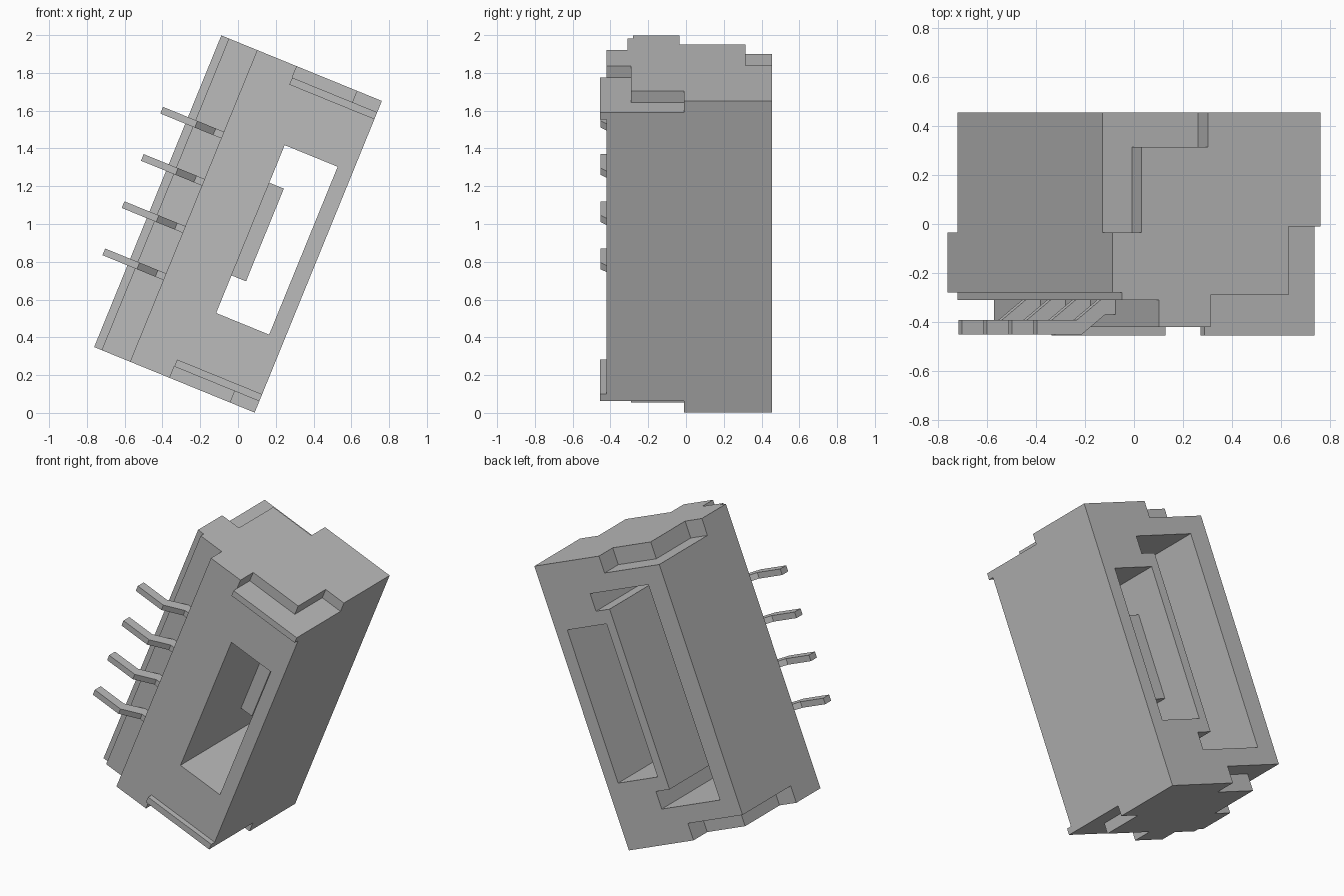
import bpy, math
from mathutils import Matrix

cube = bpy.data.objects.get("Cube")
if cube:
    bpy.data.objects.remove(cube, do_unlink=True)

# Whole connector leans sideways about the depth axis
LEAN = Matrix.Translation((0, 0, 1)) @ Matrix.Rotation(math.radians(22.2), 4, 'Y')
W, H, BACK, FRONT = 0.459, 0.891, 0.455, -0.42

grey = bpy.data.materials.new("plain grey")
grey.use_nodes = True
COLOUR = (0.5, 0.5, 0.5, 1)
grey.diffuse_color = COLOUR
grey.node_tree.nodes["Principled BSDF"].inputs["Base Color"].default_value = COLOUR


def prism(name, points, lo, hi, axis='Z'):
    """Extrude a flat outline along the length (Z) or the depth (Y)."""
    def place(p, t):
        return (p[0], p[1], t) if axis == 'Z' else (p[0], t, p[1])
    n = len(points)
    verts = [place(p, t) for t in (lo, hi) for p in points]
    faces = [tuple(range(n))[::-1], tuple(range(n, 2 * n))]
    faces += [(i, (i + 1) % n, n + (i + 1) % n, n + i) for i in range(n)]
    mesh = bpy.data.meshes.new(name)
    mesh.from_pydata(verts, [], faces)
    area = sum(a[0] * b[1] - b[0] * a[1] for a, b in zip(points, points[1:] + points[:1]))
    if (area < 0) == (axis == 'Z'):
        mesh.flip_normals()
    mesh.materials.append(grey)
    obj = bpy.data.objects.new(name, mesh)
    bpy.context.collection.objects.link(obj)
    obj.matrix_world = LEAN
    return obj


def box(name, u, y, v):
    return prism(name, [(u[0], y[0]), (u[1], y[0]), (u[1], y[1]), (u[0], y[1])], *v)


# Housing outline, stepped on the pin side
body = prism("housing", [(-0.254, FRONT), (W, FRONT), (W, BACK), (-W, BACK),
                         (-W, -0.28), (-0.416, -0.28), (-0.416, -0.31), (-0.254, -0.31)], -H, H)

# Cutters: L-shaped notches at both ends, window and rear socket
cutters = []
rear_notch = [(-0.6, -0.035), (-0.33, -0.035), (-0.33, 0.315), (-0.038, 0.315),
              (-0.038, 0.6), (-0.6, 0.6)]
front_notch = [(-0.027, -0.6), (0.6, -0.6), (0.6, -0.01), (0.319, -0.01),
               (0.319, -0.29), (-0.027, -0.29)]
for s in (-1, 1):
    for outline, depth in ((rear_notch, 0.106), (front_notch, 0.065)):
        lo, hi = sorted((s * (H - depth), s * 1.1))
        cutters.append(prism("notch_cutter", outline, lo, hi))
cutters.append(box("window_cutter", (0.071, 0.374), (-0.6, 0.6), (-0.48, 0.48)))
cutters.append(prism("socket_cutter", [(-0.33, -0.675), (0.118, -0.675), (0.118, -0.565),
                                       (0.013, -0.565), (0.013, 0.565), (0.118, 0.565),
                                       (0.118, 0.675), (-0.33, 0.675)], -0.2, 0.6, 'Y'))
for c in cutters:
    c.hide_render = True
    mod = body.modifiers.new("cut", 'BOOLEAN')
    mod.operation, mod.solver, mod.object = 'DIFFERENCE', 'EXACT', c

bpy.context.view_layer.update()
carved = bpy.data.meshes.new_from_object(body.evaluated_get(bpy.context.evaluated_depsgraph_get()))
body.modifiers.clear()
body.data = carved
for c in cutters:
    bpy.data.objects.remove(c, do_unlink=True)

# Latch bar on the inner wall of the window
box("window_latch", (0.071, 0.154), (0.08, 0.24), (-0.265, 0.265))

# Front lips under the end notches
for side, lo in (("upper", 0.786), ("lower", -0.826)):
    box(side + "_front_lip", (-0.027, W), (-0.455, FRONT), (lo, lo + 0.04))

# Four cranked pins
crank = [(-0.602, -0.452), (-0.405, -0.452), (-0.3, -0.37), (-0.254, -0.37),
         (-0.254, -0.31), (-0.32, -0.31), (-0.425, -0.392), (-0.602, -0.392)]
for i in range(4):
    v = (i - 1.5) * 0.27
    prism("pin_%d" % (i + 1), crank, v - 0.019, v + 0.019)
